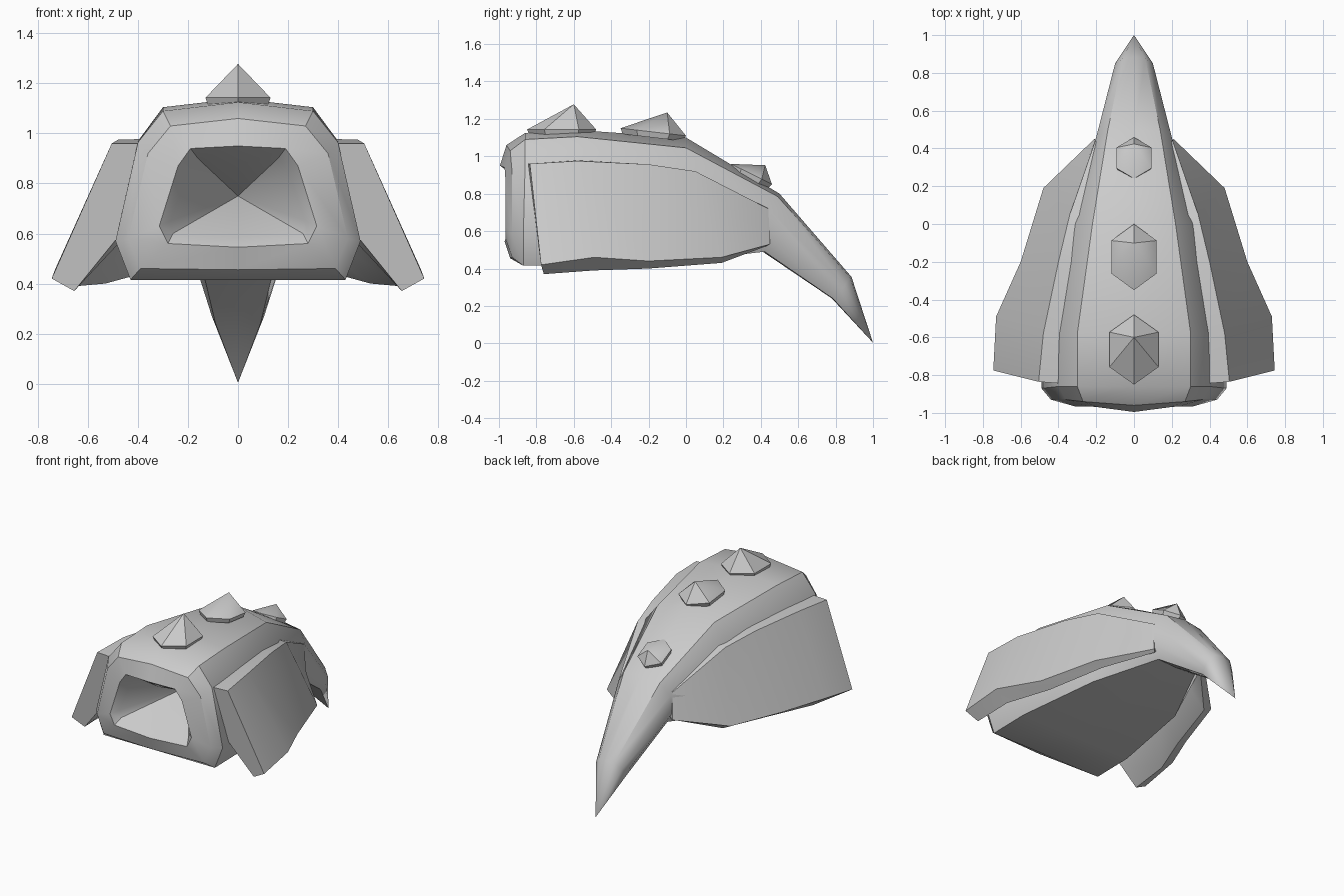
import bpy, bmesh, math
from mathutils import Matrix, Vector

if "Cube" in bpy.data.objects:
    bpy.data.objects.remove(bpy.data.objects["Cube"])


def finish(name, bm, angle=35):
    bmesh.ops.remove_doubles(bm, verts=bm.verts, dist=1e-5)
    bmesh.ops.recalc_face_normals(bm, faces=bm.faces)
    me = bpy.data.meshes.new(name)
    bm.to_mesh(me)
    bm.free()
    ob = bpy.data.objects.new(name, me)
    bpy.context.collection.objects.link(ob)
    bpy.ops.object.select_all(action='DESELECT')
    bpy.context.view_layer.objects.active = ob
    ob.select_set(True)
    bpy.ops.object.shade_smooth_by_angle(angle=math.radians(angle))
    return ob


def loft(rings, start=None, end=None):
    """Skin closed rings; each end is a fan to a point, or a flat cap."""
    bm = bmesh.new()
    loops = [[bm.verts.new(p) for p in r] for r in rings]
    n = len(loops[0])
    for a, b in zip(loops, loops[1:]):
        for i in range(n):
            j = (i + 1) % n
            bm.faces.new((a[i], a[j], b[j], b[i]))
    for loop, tip in ((loops[0], start), (loops[-1], end)):
        if tip:
            v = bm.verts.new(tip)
            for i in range(n):
                bm.faces.new((loop[i], loop[(i + 1) % n], v))
        else:
            bm.faces.new(loop)
    return bm


def full(half):
    """Half ring from top centre to bottom centre, mirrored to a full ring."""
    return half + [(-x, y, z) for x, y, z in half[-2:0:-1]]


# Shell body: mouth recess, rounded front, back and hooked tail
body = [
    [(0, -.88, .87), (.16, -.90, .90), (.20, -.91, .85), (.27, -.92, .65), (.26, -.92, .60), (0, -.92, .585)],
    [(0, -.995, .95), (.19, -.97, .94), (.24, -.965, .87), (.315, -.965, .63), (.28, -.965, .56), (0, -.97, .545)],
    [(0, -.96, 1.06), (.27, -.94, 1.03), (.36, -.93, .92), (.44, -.93, .58), (.39, -.93, .46), (0, -.94, .455)],
    [(0, -.86, 1.125), (.30, -.86, 1.09), (.40, -.86, .965), (.49, -.87, .57), (.43, -.87, .415), (0, -.87, .415)],
    [(0, -.58, 1.14), (.30, -.58, 1.105), (.40, -.58, .97), (.48, -.58, .57), (.43, -.58, .42), (0, -.58, .42)],
    [(0, 0, 1.10), (.22, 0, 1.045), (.31, 0, .93), (.37, 0, .57), (.34, 0, .44), (0, 0, .44)],
    [(0, .50, .80), (.14, .49, .785), (.20, .46, .70), (.20, .44, .57), (.15, .42, .49), (0, .41, .49)],
    [(0, .885, .355), (.06, .875, .355), (.10, .85, .31), (.105, .82, .27), (.09, .785, .24), (0, .78, .24)],
]
finish("shell_body", loft([full(r) for r in body], (0, -.55, .75), (0, 1, .003)))

# Flared side plates: inner top, outer top, outer bottom, inner bottom, root
plate = [
    [(.38, -.845, .96), (.505, -.835, .96), (.745, -.775, .42), (.655, -.76, .37), (.46, -.80, .61)],
    [(.38, -.58, .978), (.48, -.58, .975), (.73, -.49, .46), (.64, -.49, .39), (.44, -.50, .60)],
    [(.32, -.20, .955), (.40, -.20, .957), (.60, -.20, .44), (.53, -.20, .40), (.38, -.20, .58)],
    [(.26, .05, .92), (.34, .05, .92), (.48, .19, .46), (.42, .19, .43), (.28, .19, .57)],
    [(.18, .43, .73), (.205, .44, .72), (.21, .45, .53), (.19, .43, .52), (.16, .43, .56)],
]
plates = finish("side_plates", loft(plate))
plates.modifiers.new("Mirror", 'MIRROR').use_mirror_merge = False


# Six-sided back spikes: centre y, z, half width, half length, tilt, tip offset
def spike(name, y, z, hw, hl, tilt, ty, tz):
    m = Matrix.Translation((0, y, z)) @ Matrix.Rotation(-tilt, 4, 'X')

    def ring(s, h):
        return [m @ Vector((s * hw / math.cos(math.pi / 6) * math.sin(k * math.pi / 3),
                            s * hl * math.cos(k * math.pi / 3), h)) for k in range(6)]
    finish(name, loft([ring(.92, -.03), ring(1, 0)], None, m @ Vector((0, ty, tz))))


spike("front_spike", -.665, 1.143, .13, .185, 0, .065, .135)
spike("middle_spike", -.175, 1.13, .12, .176, .115, .062, .112)
spike("rear_spike", .35, .905, .093, .122, .46, .045, .075)
